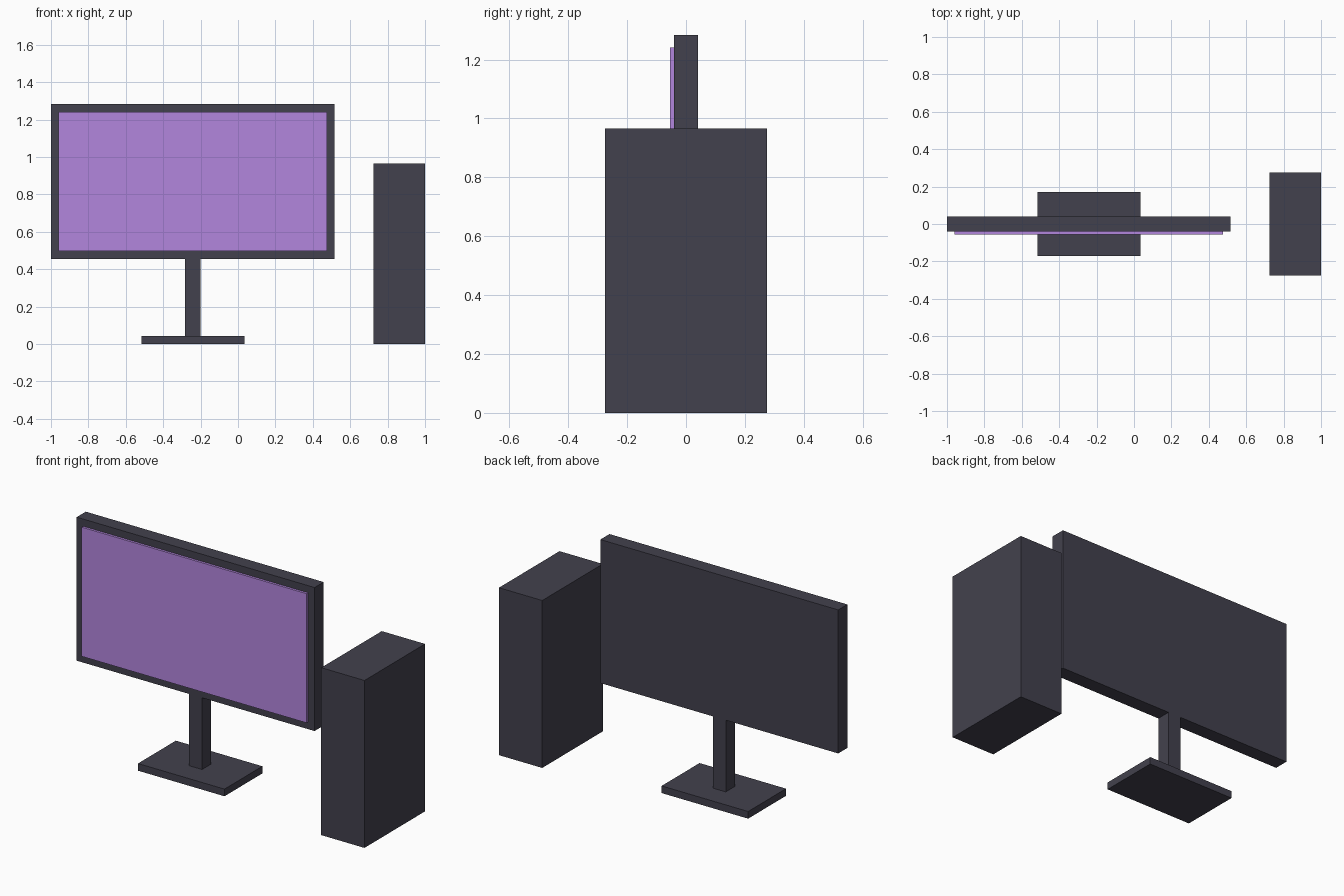
import bpy

if "Cube" in bpy.data.objects:
    bpy.data.objects.remove(bpy.data.objects["Cube"])

U = 2 / 14.5      # design unit: whole set is 14.5 units wide
MX = -1 + 5.5 * U  # monitor centre line


def material(name, rgb):
    m = bpy.data.materials.new(name)
    m.diffuse_color = (*rgb, 1)
    m.use_nodes = True
    m.node_tree.nodes["Principled BSDF"].inputs["Base Color"].default_value = m.diffuse_color
    return m


dark = material("dark_plastic", (0.055, 0.053, 0.075))
purple = material("purple_glass", (0.45, 0.24, 0.73))


def box(name, x, y, z, size, mat):
    """Box centred on x, y with its underside at z; size is in design units."""
    w, d, h = (s * U for s in size)
    bpy.ops.mesh.primitive_cube_add(size=1, location=(x, y, z + h / 2))
    ob = bpy.context.object
    ob.name = name
    ob.scale = (w, d, h)
    bpy.ops.object.transform_apply(location=False, rotation=False, scale=True)
    ob.data.materials.append(mat)
    return ob


# Monitor: foot, neck, housing and the slightly raised screen
box("monitor_foot", MX, 0, 0, (4, 2.5, 0.3), dark)
box("monitor_neck", MX, 0, 0.3 * U, (0.6, 0.6, 3), dark)
box("monitor_housing", MX, 0, 3.3 * U, (11, 0.6, 6), dark)
box("monitor_screen", MX, -0.35 * U, 3.6 * U, (10.4, 0.1, 5.4), purple)

# Computer tower
box("computer_tower", 1 - U, 0, 0, (2, 4, 7), dark)
